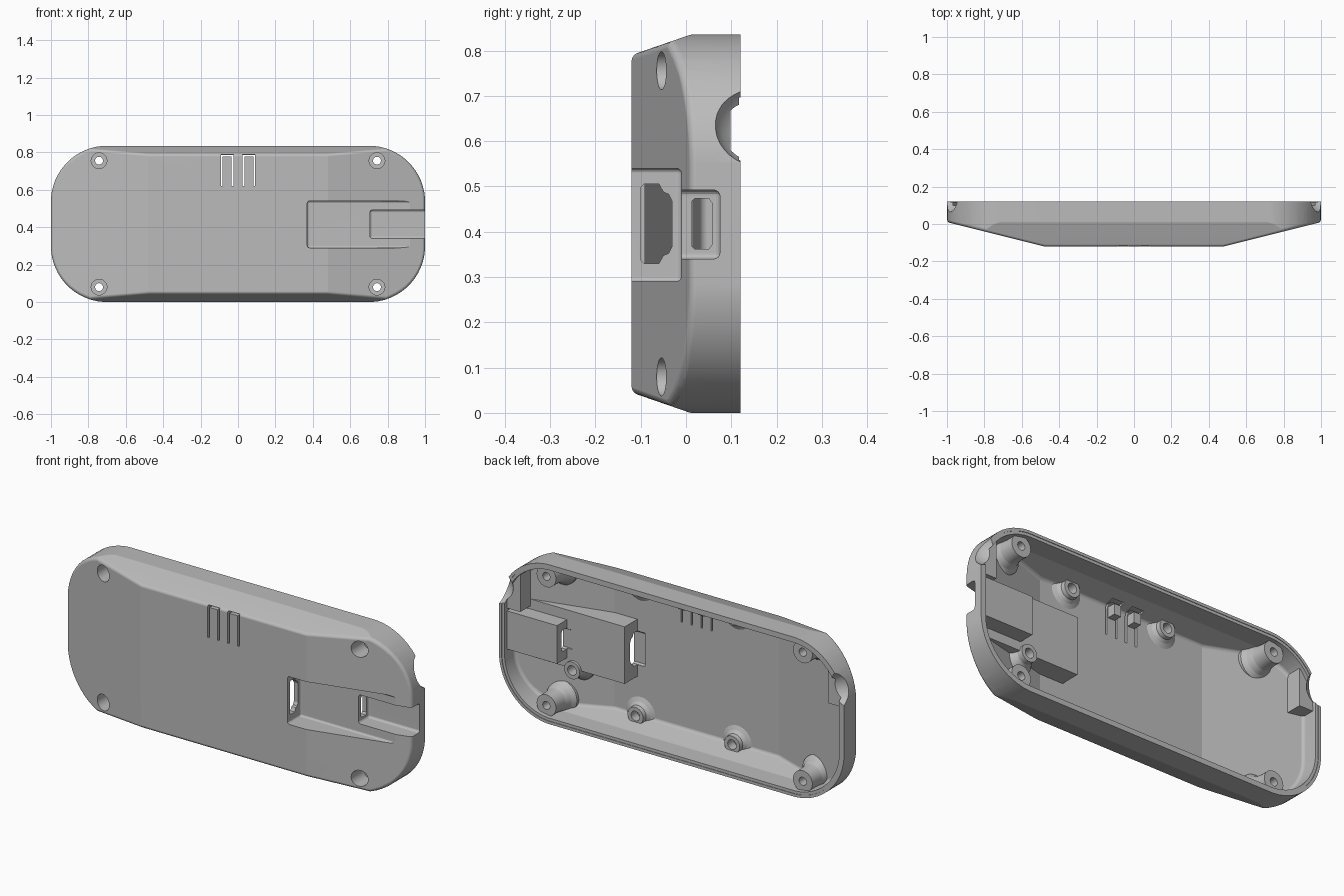
import bpy, bmesh, math
from mathutils import Vector, Matrix

if "Cube" in bpy.data.objects:
    bpy.data.objects.remove(bpy.data.objects["Cube"], do_unlink=True)

MID = 0.4175  # middle height of the case


def make(name, bm):
    bmesh.ops.recalc_face_normals(bm, faces=bm.faces[:])
    mesh = bpy.data.meshes.new(name)
    bm.to_mesh(mesh)
    bm.free()
    ob = bpy.data.objects.new(name, mesh)
    bpy.context.collection.objects.link(ob)
    return ob


def combine(target, tool):
    """Subtract the tool from the target and throw the tool away."""
    mod = target.modifiers.new("cut", "BOOLEAN")
    mod.operation = "DIFFERENCE"
    mod.solver = "EXACT"
    mod.object = tool
    bpy.context.view_layer.objects.active = target
    bpy.ops.object.modifier_apply(modifier=mod.name)
    bpy.data.objects.remove(tool, do_unlink=True)


def carve(planes):
    """Convex solid left inside a list of (normal, distance) planes."""
    bm = bmesh.new()
    bmesh.ops.create_cube(bm, size=6)
    for n, d in planes:
        geom = bm.verts[:] + bm.edges[:] + bm.faces[:]
        bmesh.ops.bisect_plane(bm, geom=geom, dist=1e-6, plane_co=n * d,
                               plane_no=n, clear_outer=True)
        rim = [e for e in bm.edges if e.is_boundary]
        if rim:
            bmesh.ops.holes_fill(bm, edges=rim, sides=0)
    bmesh.ops.recalc_face_normals(bm, faces=bm.faces[:])
    return bm


def body(name, inset, back, front=-0.12, radius=0.0):
    """Rounded case volume, shrunk by inset, with filleted front edges."""
    planes = []
    for k in range(56):
        a = k * math.tau / 56
        c, s = math.cos(a), math.sin(a)
        planes.append((Vector((c, 0, s)), 0.7 * abs(c) + 0.1175 * abs(s) + 0.3 + MID * s))
    planes.append((Vector((0, -1, 0)), -front))
    for sign in (-1, 1):
        end = Vector((sign * 0.25, -1, 0)).normalized()
        planes.append((end, end.dot(Vector((sign * 0.48, -0.12, 0)))))
        edge = Vector((0, -0.045, sign * 0.13)).normalized()
        planes.append((edge, edge.dot(Vector((0, -0.12, MID + sign * 0.3725)))))
    lid = (Vector((0, 1, 0)), back)
    final = [(n, d - inset) for n, d in planes] + [lid]
    if radius:
        core = carve([(n, d - inset - radius) for n, d in planes] + [lid])
        for e in core.edges:
            if len(e.link_faces) != 2:
                continue
            n1, n2 = (f.normal.copy() for f in e.link_faces)
            if max(n1.y, n2.y) > 0.9 or n1.angle(n2, 0) < math.radians(16):
                continue
            for t in range(1, 6):
                n = n1.slerp(n2, t / 6).normalized()
                final.append((n, n.dot(e.verts[0].co) + radius))
        core.free()
    rough = carve(final)
    bmesh.ops.remove_doubles(rough, verts=rough.verts[:], dist=1e-4)
    bm = bmesh.new()
    for v in rough.verts:
        bm.verts.new(v.co)
    rough.free()
    bmesh.ops.convex_hull(bm, input=bm.verts[:])
    bmesh.ops.delete(bm, geom=[v for v in bm.verts if not v.link_faces], context="VERTS")
    bmesh.ops.dissolve_limit(bm, angle_limit=math.radians(0.4),
                             verts=bm.verts[:], edges=bm.edges[:])
    return make(name, bm)


def box(name, xs, ys, zs, bevel=0.0):
    bm = bmesh.new()
    bmesh.ops.create_cube(bm, size=1)
    for v in bm.verts:
        v.co = [(r[0] + r[1]) / 2 + c * (r[1] - r[0]) for r, c in zip((xs, ys, zs), v.co)]
    if bevel:
        bmesh.ops.bevel(bm, geom=bm.edges[:], offset=bevel, segments=4,
                        profile=0.5, affect="EDGES")
    return make(name, bm)


def lathe(name, x, z, profile, sides=32):
    """Round part along y from (radius, y) points."""
    bm = bmesh.new()
    rings = []
    for r, y in profile:
        rings.append([bm.verts.new((x + r * math.cos(k * math.tau / sides), y,
                                    z + r * math.sin(k * math.tau / sides)))
                      for k in range(sides)])
    for a, b in zip(rings, rings[1:]):
        for k in range(sides):
            j = (k + 1) % sides
            bm.faces.new((a[k], a[j], b[j], b[k]))
    bm.faces.new(rings[0])
    bm.faces.new(rings[-1])
    return make(name, bm)


def port(name, x0, x1, half):
    """Hole along x from half a (y, height) outline mirrored about the middle."""
    bm = bmesh.new()
    pts = half + [(y, -h) for y, h in reversed(half)]
    face = bm.faces.new([bm.verts.new((x0, y, MID + h)) for y, h in pts])
    ext = bmesh.ops.extrude_face_region(bm, geom=[face])["geom"]
    moved = [g for g in ext if isinstance(g, bmesh.types.BMVert)]
    bmesh.ops.translate(bm, verts=moved, vec=(x1 - x0, 0, 0))
    return make(name, bm)


# Outer volume and the hollow inside it
case = body("case_shell", 0.0, 0.12, radius=0.02)
hollow = body("hollow", 0.03, 0.3, radius=0.02)

corners = [(sx * 0.743, MID + sz * 0.338) for sx in (-1, 1) for sz in (-1, 1)]
posts = [(x, MID + sz * 0.335) for x in (-0.235, 0.325) for sz in (-1, 1)]
tall_post = (0.64, 0.265)

# Screw bosses and board posts left standing in the hollow
for x, z in corners:
    combine(hollow, lathe("boss", x, z, [(0.09, -0.3), (0.09, -0.03), (0.072, -0.01),
                                         (0.06, 0.02), (0.056, 0.05), (0.056, 0.095)]))
for x, z in posts:
    combine(hollow, lathe("post", x, z, [(0.085, -0.3), (0.085, -0.091), (0.062, -0.08),
                                         (0.048, -0.066), (0.045, -0.045)]))
combine(hollow, lathe("tall_post", *tall_post, [(0.075, -0.3), (0.075, -0.045),
                                                (0.055, -0.02), (0.045, 0.0), (0.045, 0.03)]))

# Housings around the ports, side scoops and button stems
combine(hollow, box("wide_housing", (0.345, 1.2), (-0.3, 0.015), (0.268, 0.567)))
combine(hollow, box("narrow_housing", (0.68, 1.21), (-0.31, 0.097), (0.315, 0.515)))
for sign in (-1, 1):
    xs = sorted((sign * 0.892, sign * 1.22))
    combine(hollow, box("scoop_backing", xs, (-0.32, 0.098), (0.53, 0.76)))
    combine(hollow, box("button_stem", (sign * 0.058 - 0.02, sign * 0.058 + 0.02),
                        (-0.3, -0.045), (0.71, 0.765)))

combine(case, hollow)

# Stepped lip around the open back
combine(case, body("lip", 0.015, 0.3, front=0.102))

# Recesses and their port openings
combine(case, box("wide_recess", (0.37, 1.3), (-0.4, -0.01), (0.29, 0.54), 0.012))
combine(case, box("narrow_recess", (0.705, 1.31), (-0.41, 0.075), (0.34, 0.492), 0.014))
combine(case, port("wide_port", 0.3, 0.4, [(-0.1, 0.08), (-0.092, 0.088), (-0.06, 0.088),
                                           (-0.05, 0.07), (-0.038, 0.065), (-0.031, 0.05)]))
combine(case, port("narrow_port", 0.65, 0.73, [(0.012, 0.048), (0.02, 0.056),
                                               (0.05, 0.056), (0.058, 0.045)]))

# Screw holes and post holes
for x, z in corners:
    combine(case, lathe("screw_hole", x, z, [(0.042, -0.3), (0.042, 0.04),
                                             (0.021, 0.04), (0.021, 0.3)]))
for x, z in posts:
    combine(case, lathe("post_hole", x, z, [(0.025, -0.095), (0.025, 0.0)]))
combine(case, lathe("tall_post_hole", *tall_post, [(0.025, -0.03), (0.025, 0.06)]))

# Slots that free the two spring buttons
for sign in (-1, 1):
    for off in (0.029, 0.087):
        x = sign * off
        combine(case, box("slot", (x - 0.005, x + 0.005), (-0.3, -0.04), (0.62, 0.786)))
    xs = sorted((sign * 0.0245, sign * 0.0915))
    combine(case, box("slot_top", xs, (-0.31, -0.041), (0.779, 0.789)))

# Finger scoops in both ends
for sign in (-1, 1):
    bm = bmesh.new()
    bmesh.ops.create_uvsphere(bm, u_segments=32, v_segments=18, radius=0.1,
                              matrix=Matrix.Translation((sign * 1.01, 0.16, 0.645)))
    combine(case, make("scoop", bm))

# Plain grey plastic
grey = bpy.data.materials.new("grey_plastic")
grey.use_nodes = True
colour = (0.5, 0.5, 0.5, 1)
grey.diffuse_color = colour
for node in grey.node_tree.nodes:
    if node.type == "BSDF_PRINCIPLED":
        node.inputs["Base Color"].default_value = colour
case.data.materials.clear()
case.data.materials.append(grey)

bpy.ops.object.select_all(action="DESELECT")
case.select_set(True)
bpy.context.view_layer.objects.active = case
bpy.ops.object.shade_smooth_by_angle(angle=math.radians(13.5))
weighted = case.modifiers.new("weighted_normals", "WEIGHTED_NORMAL")
weighted.keep_sharp = True
